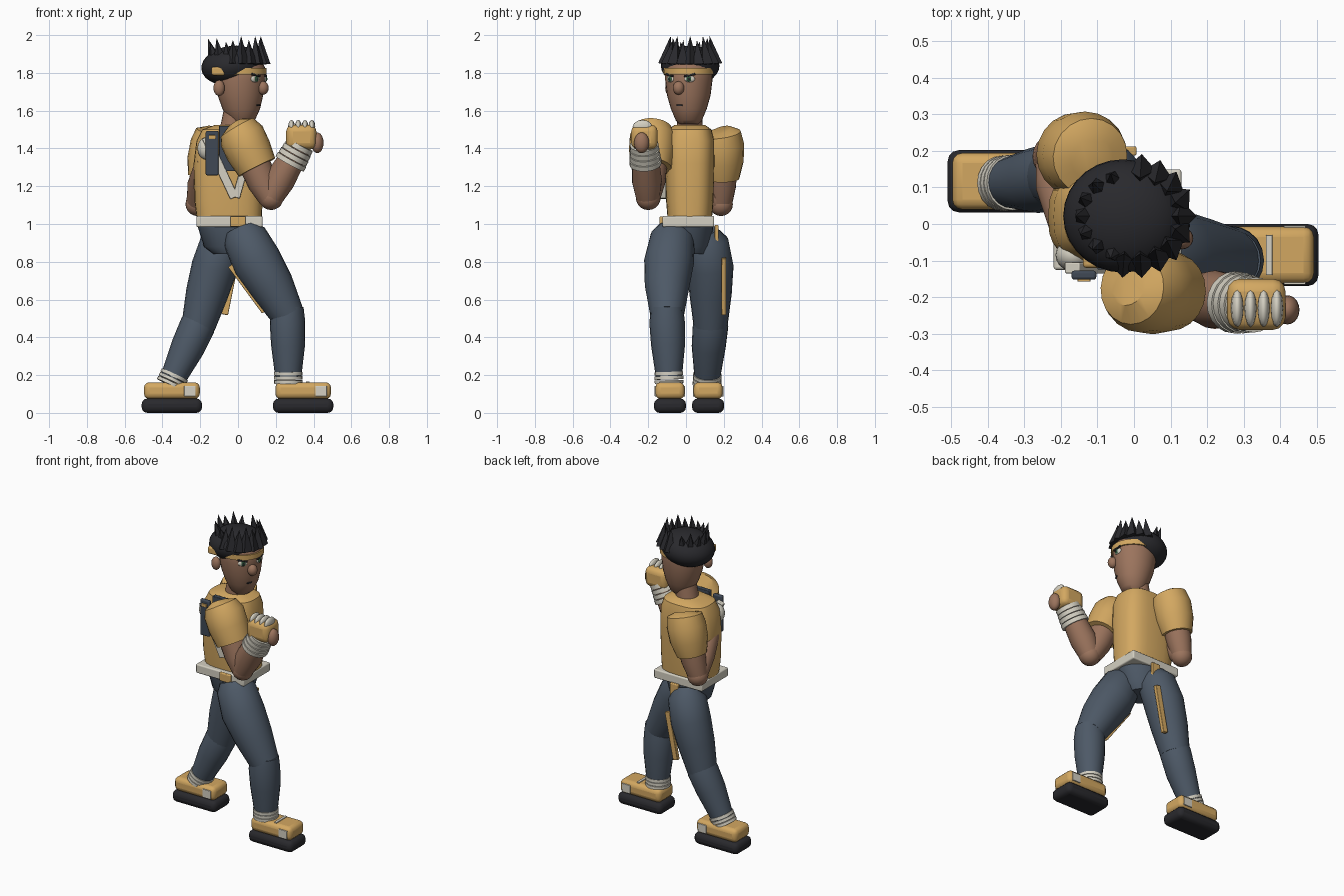
import bpy, bmesh, math
from mathutils import Vector, Matrix

cube = bpy.data.objects.get("Cube")
if cube:
    bpy.data.objects.remove(cube, do_unlink=True)


def material(name, *rgb):
    m = bpy.data.materials.new(name)
    m.use_nodes = True
    m.diffuse_color = (*rgb, 1)
    m.node_tree.nodes["Principled BSDF"].inputs["Base Color"].default_value = (*rgb, 1)
    return m


GOLD = material("gold cloth", .65, .39, .12)
SKIN = material("skin", .33, .175, .11)
BLUE = material("slate blue", .075, .1, .135)
NAVY = material("dark slate", .05, .065, .09)
WHITE = material("off white", .66, .63, .54)
BLACK = material("charcoal", .022, .022, .026)
GREEN = material("eye green", .03, .12, .05)


def finish(name, bm, mat, smooth=True, bevel=0):
    bmesh.ops.recalc_face_normals(bm, faces=bm.faces)
    me = bpy.data.meshes.new(name)
    bm.to_mesh(me)
    bm.free()
    ob = bpy.data.objects.new(name, me)
    bpy.context.collection.objects.link(ob)
    me.materials.append(mat)
    if bevel:
        mod = ob.modifiers.new("soft edges", "BEVEL")
        mod.width, mod.segments = bevel, 3
    if smooth:
        bpy.ops.object.select_all(action="DESELECT")
        ob.select_set(True)
        bpy.context.view_layer.objects.active = ob
        bpy.ops.object.shade_smooth_by_angle(angle=math.radians(40))
    return ob


def skin_rings(bm, rings):
    loops = [[bm.verts.new(p) for p in ring] for ring in rings]
    n = len(loops[0])
    for a, b in zip(loops, loops[1:]):
        for i in range(n):
            bm.faces.new((a[i], a[(i + 1) % n], b[(i + 1) % n], b[i]))
    bm.faces.new(loops[0])
    bm.faces.new(loops[-1])


def tube(name, stations, mat, seg=20):
    """Round limb through (x, y, z, radius) stations."""
    pts = [Vector(s[:3]) for s in stations]
    rings = []
    for i, s in enumerate(stations):
        d = (pts[min(i + 1, len(pts) - 1)] - pts[max(i - 1, 0)]).normalized()
        u = d.cross(Vector((0, 1, 0))).normalized()
        v = d.cross(u)
        rings.append([pts[i] + s[3] * (u * math.cos(t) + v * math.sin(t))
                      for t in (2 * math.pi * k / seg for k in range(seg))])
    bm = bmesh.new()
    skin_rings(bm, rings)
    return finish(name, bm, mat)


def loft(name, sections, mat, power=1.0, seg=28):
    """Upright body from (z, x, y, rx, ry) sections."""
    def sq(a):
        return math.copysign(abs(a) ** power, a)
    bm = bmesh.new()
    skin_rings(bm, [[Vector((x + rx * sq(math.cos(t)), y + ry * sq(math.sin(t)), z))
                     for t in (2 * math.pi * k / seg for k in range(seg))]
                    for z, x, y, rx, ry in sections])
    return finish(name, bm, mat)


def ball(name, pos, size, mat, rot=(0, 0, 0), seg=20):
    bm = bmesh.new()
    bmesh.ops.create_uvsphere(bm, u_segments=seg, v_segments=seg // 2, radius=1)
    ob = finish(name, bm, mat)
    ob.location, ob.scale, ob.rotation_euler = pos, size, rot
    return ob


def box(name, pos, size, mat, bevel=.008, rot=(0, 0, 0)):
    bm = bmesh.new()
    bmesh.ops.create_cube(bm, size=1, matrix=Matrix.Diagonal((*size, 1)))
    ob = finish(name, bm, mat, True, bevel)
    ob.location, ob.rotation_euler = pos, rot
    return ob


def strip(name, a, b, width, depth, mat):
    """Flat strip from a to b, thin along y."""
    a, b = Vector(a), Vector(b)
    d = b - a
    return box(name, (a + b) / 2, (width, depth, d.length), mat, .004,
               (0, math.atan2(d.x, d.z), 0))


# Torso, neck, belt and hips
loft("torso", [(1.0, -.045, .02, .17, .115), (1.12, -.05, .02, .18, .125),
               (1.32, -.05, .02, .185, .13), (1.44, -.045, .02, .175, .13),
               (1.5, -.04, .02, .15, .115), (1.525, -.03, .02, .09, .08)], GOLD, .7)
tube("neck", [(-.03, .02, 1.48, .07), (-.01, .02, 1.6, .065)], SKIN)
box("belt", (-.045, .012, 1.013), (.35, .275, .058), WHITE)
box("buckle", (0, -.13, 1.013), (.08, .02, .054), GOLD, .005)
box("hip_tag", (-.03, .162, .945), (.06, .02, .1), GOLD, .005)
loft("hips", [(.84, -.04, .02, .09, .09), (.88, -.05, .02, .13, .11),
              (.99, -.05, .02, .165, .125)], BLUE)

# Chest trim
strip("chest_panel", (-.03, -.105, 1.52), (-.03, -.115, 1.28), .14, .03, NAVY)
strip("lapel_right", (-.17, -.118, 1.46), (-.02, -.122, 1.14), .045, .03, WHITE)
strip("lapel_left", (.04, -.118, 1.32), (-.01, -.122, 1.14), .04, .03, WHITE)
box("chest_pouch", (-.137, -.14, 1.375), (.068, .025, .235), NAVY)
box("pouch_tab", (-.137, -.154, 1.46), (.035, .008, .02), GOLD, .002)

# Raised front arm
tube("front_sleeve", [(-.015, -.17, 1.525, .055), (-.005, -.175, 1.51, .1),
                      (.02, -.175, 1.465, .122), (.055, -.18, 1.39, .122),
                      (.1, -.185, 1.3, .108)], GOLD)
tube("front_upper_arm", [(.07, -.18, 1.36, .085), (.13, -.19, 1.22, .08),
                         (.175, -.2, 1.13, .062)], SKIN)
ball("front_elbow", (.175, -.2, 1.14), (.066,) * 3, SKIN)
tube("front_forearm", [(.165, -.2, 1.12, .06), (.22, -.207, 1.23, .08),
                       (.33, -.22, 1.42, .065)], SKIN)
elbow, wrist = Vector((.165, -.2, 1.12)), Vector((.335, -.222, 1.43))
for i in range(4):
    a = elbow.lerp(wrist, .64 + i * .085)
    b = elbow.lerp(wrist, .715 + i * .085)
    tube("wrist_wrap", [(*a, .085 - i * .003), (*b, .085 - i * .003)], WHITE)
box("front_fist", (.335, -.22, 1.46), (.16, .14, .13), GOLD, .035)
ball("front_thumb", (.42, -.235, 1.43), (.033, .04, .055), SKIN)
for i in range(4):
    ball("knuckle", (.283 + i * .036, -.23, 1.515), (.018, .052, .036), WHITE, seg=12)

# Folded rear arm
tube("rear_sleeve", [(-.115, .18, 1.495, .06), (-.12, .185, 1.48, .105),
                     (-.135, .19, 1.42, .118), (-.155, .19, 1.33, .115),
                     (-.175, .19, 1.24, .092)], GOLD)
tube("rear_upper_arm", [(-.165, .19, 1.3, .08), (-.19, .19, 1.2, .075),
                        (-.215, .185, 1.11, .06)], SKIN)
ball("rear_elbow", (-.215, .185, 1.105), (.063,) * 3, SKIN)
tube("rear_forearm", [(-.215, .185, 1.1, .055), (-.2, .11, 1.2, .07),
                      (-.16, -.04, 1.34, .06)], SKIN)
ball("rear_hand_wrap", (-.165, -.085, 1.4), (.05, .045, .06), WHITE)

# Legs: thigh, shin, ankle wraps
LEGS = {
    "front": ([(.02, -.06, .97, .09), (.035, -.07, .93, .118), (.1, -.09, .8, .132),
               (.18, -.1, .67, .118), (.262, -.1, .52, .09)],
              [(.262, -.1, .56, .085), (.262, -.1, .48, .094), (.265, -.095, .36, .09),
               (.266, -.09, .18, .068)]),
    "rear": ([(-.07, .09, .95, .08), (-.085, .11, .9, .115), (-.125, .13, .77, .122),
              (-.165, .13, .63, .112), (-.21, .13, .46, .09)],
             [(-.195, .13, .52, .085), (-.215, .13, .46, .094), (-.265, .12, .35, .09),
              (-.35, .112, .17, .066)])}
for side, (thigh, shin) in LEGS.items():
    tube(side + "_thigh", thigh, BLUE)
    tube(side + "_shin", shin, BLUE)
    low, high = Vector(shin[-1][:3]), Vector(shin[-2][:3])
    axis = (high - low).normalized()
    for i in range(3):
        a = low + axis * (-.025 + i * .022)
        tube(side + "_ankle_wrap", [(*a, .076), (*(a + axis * .018), .076)], WHITE)
strip("front_thigh_stripe", (-.04, -.1, .78), (.14, -.1, .535), .03, .025, GOLD)
strip("rear_thigh_stripe", (-.01, .2, .82), (-.07, .2, .52), .035, .025, GOLD)

# Shoes, both pointing along +x
for side, x, y in (("front", .345, -.085), ("rear", -.35, .117)):
    box(side + "_sole", (x, y, .038), (.32, .17, .076), BLACK, .03)
    box(side + "_shoe", (x, y, .118), (.295, .155, .088), GOLD, .028)
    box(side + "_lace", (x + .025, y, .163), (.018, .11, .008), WHITE, .002)
    for s in (-1, 1):
        box(side + "_toe_patch", (x + .095, y + s * .077, .115), (.06, .008, .055), WHITE, .002)

# Head
HX, HY, YAW = .01, .015, math.radians(-25)
loft("head", [(1.53, .02, .015, .045, .05), (1.55, .02, .015, .07, .07),
              (1.61, .017, .015, .1, .095), (1.68, .013, .015, .12, .115),
              (1.76, .01, .015, .133, .125), (1.83, .01, .015, .133, .125),
              (1.9, .01, .015, .09, .09)], SKIN)
loft("headband", [(1.792, HX, HY, .142, .134), (1.825, HX, HY, .142, .134)], GOLD)
box("headband_knot", (-.105, -.1, 1.81), (.07, .04, .045), GOLD, .01)


def on_face(angle, radius, z):
    a = YAW + math.radians(angle)
    return HX + radius * math.cos(a), HY + radius * math.sin(a) * .95, z


ball("nose", on_face(0, .135, 1.72), (.03, .03, .036), SKIN)
ball("right_ear", (-.1, -.085, 1.72), (.03, .025, .042), SKIN)
for s, label in ((-1, "right"), (1, "left")):
    turn = YAW + math.radians(s * 27)
    ball(label + "_eye", on_face(s * 27, .13, 1.768), (.01, .028, .018), WHITE, (0, 0, turn))
    ball(label + "_iris", on_face(s * 25, .137, 1.768), (.007, .013, .015), GREEN, (0, 0, turn))
    ball(label + "_pupil", on_face(s * 25, .142, 1.768), (.004, .007, .008), BLACK, (0, 0, turn))
    box(label + "_brow", on_face(s * 27, .136, 1.788), (.012, .06, .011), BLACK, .003,
        (s * .2, 0, turn))
box("mouth", on_face(-3, .109, 1.628), (.01, .034, .009), BLACK, .002, (0, 0, YAW))

# Hair: cap plus faceted spikes
ball("hair_cap", (-.03, .022, 1.838), (.165, .155, .105), BLACK, (0, math.radians(-7), 0), 28)


def spike(base, tip, radius, sides=5):
    base, tip = Vector(base), Vector(tip)
    d = tip - base
    bm = bmesh.new()
    bmesh.ops.create_cone(bm, cap_ends=True, segments=sides, radius1=radius, radius2=0,
                          depth=d.length,
                          matrix=Matrix.Translation((base + tip) / 2)
                          @ d.to_track_quat("Z", "Y").to_matrix().to_4x4())
    finish("hair_spike", bm, BLACK, smooth=False)


for i in range(10):
    # Fringe: wide bases at the hairline, tips pulled up and in
    a = math.radians(-100 + i * 20)
    c, s = math.cos(a), math.sin(a)
    spike((-.005 + .135 * c, .022 + .13 * s, 1.845),
          (-.005 + .125 * c, .022 + .105 * s, 1.975 + .02 * (i % 2)), .042, 4)
for i in range(7):
    # Crown and back: short upright spikes
    a = math.radians(105 + i * 25)
    c, s = math.cos(a), math.sin(a)
    spike((-.03 + .105 * c, .022 + .1 * s, 1.885),
          (-.03 + .13 * c, .022 + .12 * s, 1.965 + .02 * (i % 2)), .03)
